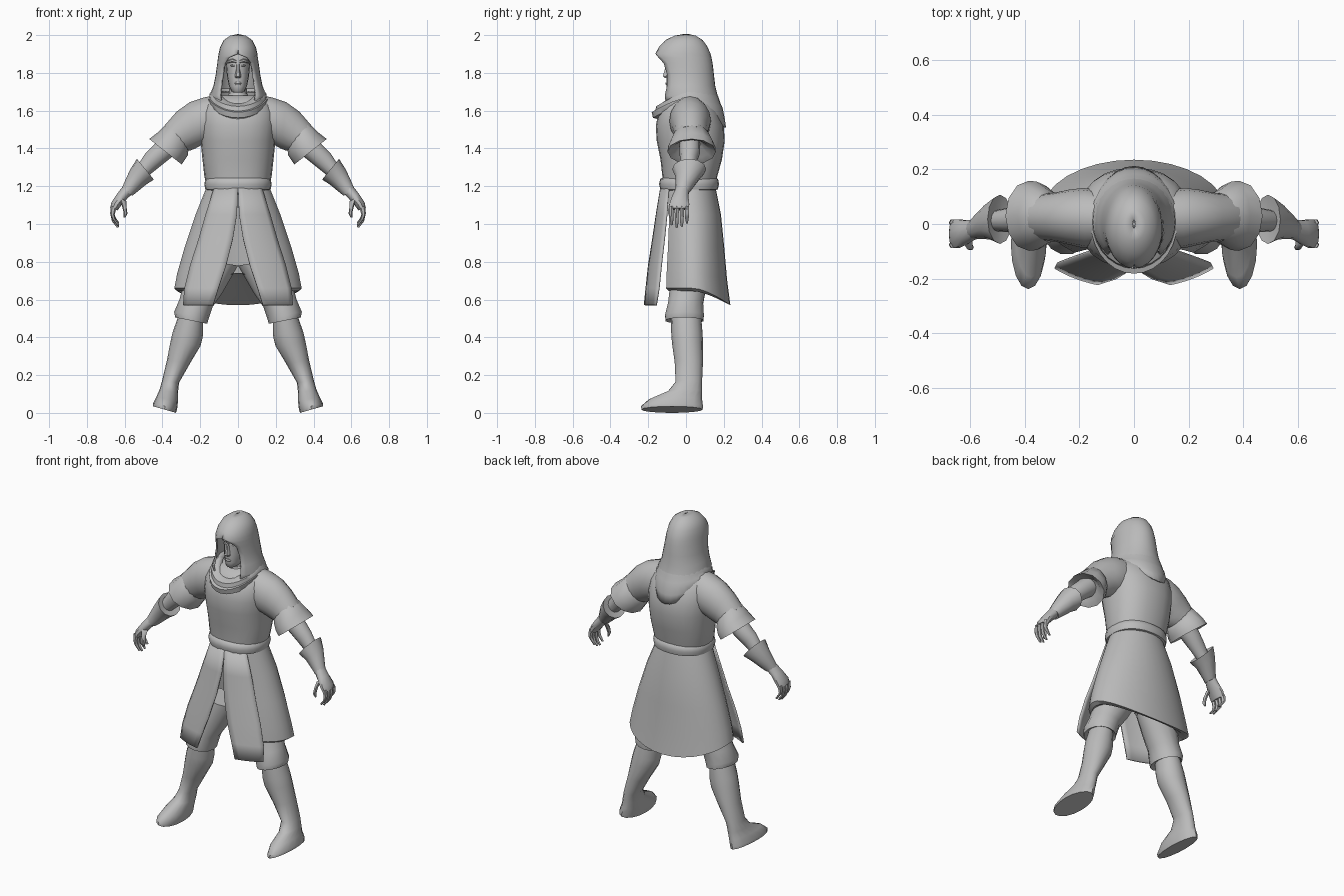
import bpy, bmesh, math
from mathutils import Vector

cloth = bpy.data.materials.new("plain_grey")
cloth.diffuse_color = (0.5, 0.5, 0.5, 1)


def finish(name, bm, mirror=False, thick=0, angle=50):
    bmesh.ops.remove_doubles(bm, verts=bm.verts, dist=1e-5)
    bmesh.ops.recalc_face_normals(bm, faces=bm.faces)
    me = bpy.data.meshes.new(name)
    bm.to_mesh(me)
    bm.free()
    ob = bpy.data.objects.new(name, me)
    bpy.context.collection.objects.link(ob)
    me.materials.append(cloth)
    if thick:
        m = ob.modifiers.new("thickness", 'SOLIDIFY')
        m.thickness, m.offset = thick, 0
    if mirror:
        m = ob.modifiers.new("mirror", 'MIRROR')
        m.use_clip = False
        m.use_mirror_merge = False
    bpy.ops.object.select_all(action='DESELECT')
    ob.select_set(True)
    bpy.context.view_layer.objects.active = ob
    bpy.ops.object.shade_smooth_by_angle(angle=math.radians(angle))
    return ob


def bridge(bm, rows, closed):
    for a, b in zip(rows, rows[1:]):
        n = len(a)
        for i in range(n if closed else n - 1):
            j = (i + 1) % n
            bm.faces.new((a[i], a[j], b[j], b[i]))


def loft(name, rings, n=14, mirror=False, power=2.0, caps=(True, True), **kw):
    """Tube through rings (x1, z1, x2, z2, y centre, y radius)."""
    bm = bmesh.new()
    rows = []
    for x1, z1, x2, z2, yc, ry in rings:
        c = Vector(((x1 + x2) / 2, yc, (z1 + z2) / 2))
        u = Vector(((x2 - x1) / 2, 0, (z2 - z1) / 2))
        row = []
        for i in range(n):
            t = 2 * math.pi * i / n
            co, si = math.cos(t), math.sin(t)
            p, q = (math.copysign(abs(s) ** (2 / power), s) for s in (co, si))
            row.append(bm.verts.new(c + u * p + Vector((0, ry * q, 0))))
        rows.append(row)
    bridge(bm, rows, True)
    if caps[0]:
        bm.faces.new(rows[0])
    if caps[1]:
        bm.faces.new(rows[-1])
    return finish(name, bm, mirror, **kw)


def level(*rings):
    """Centred horizontal rings (z, x radius, y front, y back)."""
    return [(-r, z, r, z, (f + b) / 2, (b - f) / 2) for z, r, f, b in rings]


def sheet(name, rows, n=20, mirror=False, thick=0.01):
    """Cloth wrapped round z; rows (z, rx, y front, y back, a0, a1, front drop, back drop), angle 0 = front."""
    bm = bmesh.new()
    out = []
    for z, rx, f, b, a0, a1, fd, bd in rows:
        row = []
        for i in range(n + 1):
            a = a0 + (a1 - a0) * i / n
            c = math.cos(a)
            dz = fd * max(0, c) ** 1.5 + bd * max(0, -c) ** 1.5
            row.append(bm.verts.new((rx * math.sin(a), (f + b) / 2 - (b - f) / 2 * c, z - dz)))
        out.append(row)
    bridge(bm, out, False)
    return finish(name, bm, mirror, thick)


TAU = 2 * math.pi

# Torso and belt
loft("torso", level((1.19, .16, -.12, .155), (1.25, .178, -.125, .165), (1.34, .188, -.135, .19),
                    (1.44, .198, -.155, .205), (1.52, .205, -.16, .2), (1.59, .2, -.145, .175),
                    (1.645, .17, -.11, .14), (1.68, .11, -.07, .1)), n=24, power=2.3)
loft("belt", level((1.178, .16, -.12, .15), (1.183, .173, -.135, .168), (1.21, .178, -.143, .175),
                   (1.238, .173, -.137, .17), (1.247, .16, -.12, .155)), n=24, power=2.3)

# Sleeves, with flared hollow cuffs
loft("sleeve", [(.10, 1.685, .12, 1.42, .02, .1), (.18, 1.67, .19, 1.42, .022, .11),
                (.255, 1.645, .225, 1.40, .025, .1), (.325, 1.595, .25, 1.39, .025, .09),
                (.39, 1.52, .285, 1.385, .025, .085)], n=16, mirror=True)
loft("sleeve_cuff", [(.34, 1.54, .262, 1.40, .025, .075), (.375, 1.535, .265, 1.365, .028, .1),
                     (.425, 1.485, .285, 1.335, .03, .125), (.47, 1.45, .298, 1.315, .03, .128),
                     (.435, 1.445, .325, 1.345, .03, .1), (.385, 1.45, .335, 1.40, .028, .06)],
     n=12, mirror=True, angle=40)

# Arms, gauntlets and hands
loft("forearm", [(.37, 1.5, .29, 1.40, .02, .055), (.445, 1.42, .375, 1.335, .02, .055),
                 (.49, 1.375, .425, 1.295, .015, .045), (.55, 1.28, .50, 1.235, .01, .035)],
     n=12, mirror=True)
loft("gauntlet", [(.51, 1.30, .47, 1.255, .015, .05), (.535, 1.345, .445, 1.235, .017, .09),
                  (.57, 1.29, .485, 1.21, .01, .066), (.6, 1.225, .54, 1.165, -.01, .045),
                  (.615, 1.19, .56, 1.15, -.02, .037)], n=12, mirror=True, angle=40)
loft("palm", [(.605, 1.205, .555, 1.165, -.018, .036), (.64, 1.16, .59, 1.13, -.03, .045),
              (.67, 1.115, .62, 1.095, -.035, .055), (.677, 1.085, .638, 1.072, -.036, .052)],
     n=10, mirror=True)
for i, (name, tip) in enumerate((("index", .005), ("middle", -.008), ("ring", -.003), ("little", .015))):
    y = -.076 + .027 * i
    loft(name + "_finger", [(.674, 1.095, .644, 1.085, y, .013), (.677, 1.055, .653, 1.048, y, .012),
                            (.667, 1.022 + tip, .647, 1.018 + tip, y, .011),
                            (.64, .988 + tip, .628, .992 + tip, y, .006)], n=6, mirror=True)
loft("thumb", [(.63, 1.14, .59, 1.12, -.06, .016), (.615, 1.10, .59, 1.09, -.08, .015),
               (.605, 1.06, .585, 1.055, -.085, .012), (.605, 1.035, .595, 1.035, -.083, .006)],
     n=6, mirror=True)

# Skirt: wrapped back with turned-under hem, and two split front panels
O = .7
sheet("back_skirt", [(1.2, .165, -.12, .155, O, TAU - O, 0, 0), (1.05, .225, -.125, .185, O, TAU - O, 0, 0),
                     (.88, .282, -.135, .203, O, TAU - O, 0, .01), (.74, .322, -.145, .218, O, TAU - O, 0, .04),
                     (.66, .338, -.15, .235, O, TAU - O, 0, .09), (.645, .315, -.13, .205, O, TAU - O, 0, .06),
                     (.71, .16, -.06, .1, O, TAU - O, 0, 0), (.74, .02, -.02, .02, O, TAU - O, 0, 0)],
      n=24, thick=0)
sheet("front_panel", [(1.2, .17, -.13, .13, 0, .8, 0, 0), (1.05, .225, -.155, .155, .025, .85, 0, 0),
                      (.92, .275, -.175, .175, .1, .85, 0, 0), (.78, .335, -.2, .2, .19, .85, 0, 0),
                      (.66, .375, -.218, .218, .28, .85, 0, 0), (.57, .395, -.232, .232, .34, .82, 0, 0)],
      n=6, mirror=True)

# Trousers gathered below the knee, boots
loft("trouser_leg", [(.24, .82, .0, .78, .02, .09), (.29, .68, .08, .64, .01, .098),
                     (.31, .6, .135, .56, -.002, .095), (.338, .535, .155, .5, -.008, .105),
                     (.332, .505, .163, .472, -.008, .103), (.30, .515, .19, .49, 0, .07)],
     n=14, mirror=True)
loft("boot", [(.31, .53, .185, .49, 0, .08), (.345, .43, .185, .41, .005, .083),
              (.357, .38, .198, .355, .008, .082), (.376, .28, .255, .26, .015, .075),
              (.402, .17, .312, .16, .015, .07), (.415, .125, .318, .105, -.005, .09),
              (.432, .085, .318, .06, -.055, .14), (.45, .05, .322, .022, -.074, .164),
              (.45, .035, .328, .0, -.074, .162)], n=16, mirror=True)

# Head, neck and face
loft("head", level((1.695, .02, -.09, -.05), (1.702, .034, -.098, 0), (1.73, .048, -.103, .06),
                   (1.78, .058, -.103, .09), (1.83, .063, -.1, .1), (1.87, .066, -.102, .1),
                   (1.92, .06, -.08, .09), (1.955, .035, -.04, .06)), n=16, power=2.3)
loft("neck", level((1.58, .065, -.07, .07), (1.65, .05, -.06, .06), (1.72, .046, -.055, .06)), n=12)
loft("neck_band", level((1.655, .058, -.07, .06), (1.675, .057, -.072, .06), (1.69, .05, -.062, .06)), n=12)
loft("nose", level((1.772, .014, -.112, -.08), (1.782, .017, -.126, -.08), (1.82, .009, -.114, -.08),
                   (1.855, .008, -.106, -.08)), n=6, angle=30)
loft("mouth", level((1.737, .018, -.106, -.08), (1.744, .022, -.11, -.08), (1.752, .016, -.106, -.08)), n=8)
loft("brow", [(.008, 1.868, .008, 1.85, -.095, .013), (.03, 1.876, .03, 1.856, -.092, .016),
              (.055, 1.866, .055, 1.85, -.07, .014)], n=6, mirror=True)
loft("eye", [(.015, 1.84, .015, 1.836, -.09, .012), (.028, 1.846, .028, 1.832, -.088, .014),
             (.042, 1.84, .042, 1.836, -.078, .012)], n=6, mirror=True)

# Hood: closed crown opening into an arch around the face
hood = [(2.0, .004, -.015, .015, 0), (1.992, .04, -.06, .05, 0), (1.97, .072, -.105, .085, 0),
        (1.935, .09, -.138, .11, 0), (1.9, .098, -.158, .125, .02), (1.88, .101, -.158, .13, .5),
        (1.85, .105, -.15, .136, .72), (1.79, .113, -.138, .143, .78), (1.73, .125, -.14, .15, .78),
        (1.68, .145, -.145, .162, .7), (1.63, .148, -.13, .178, .6)]
sheet("hood", [(z, rx, f, b, o, TAU - o, 0, 0) for z, rx, f, b, o in hood], n=24, thick=.01)

# Draped cowl: two folds round the neck and a point hanging at the back
sheet("cowl", [(1.70, .10, -.085, .12, 0, TAU, .06, .0), (1.715, .125, -.125, .15, 0, TAU, .085, .0),
               (1.69, .146, -.155, .168, 0, TAU, .07, .02), (1.665, .15, -.16, .18, 0, TAU, .07, .03),
               (1.665, .156, -.178, .19, 0, TAU, .075, .05), (1.635, .156, -.172, .2, 0, TAU, .07, .07),
               (1.62, .14, -.15, .208, 0, TAU, .06, .11)], n=28, thick=.008)
